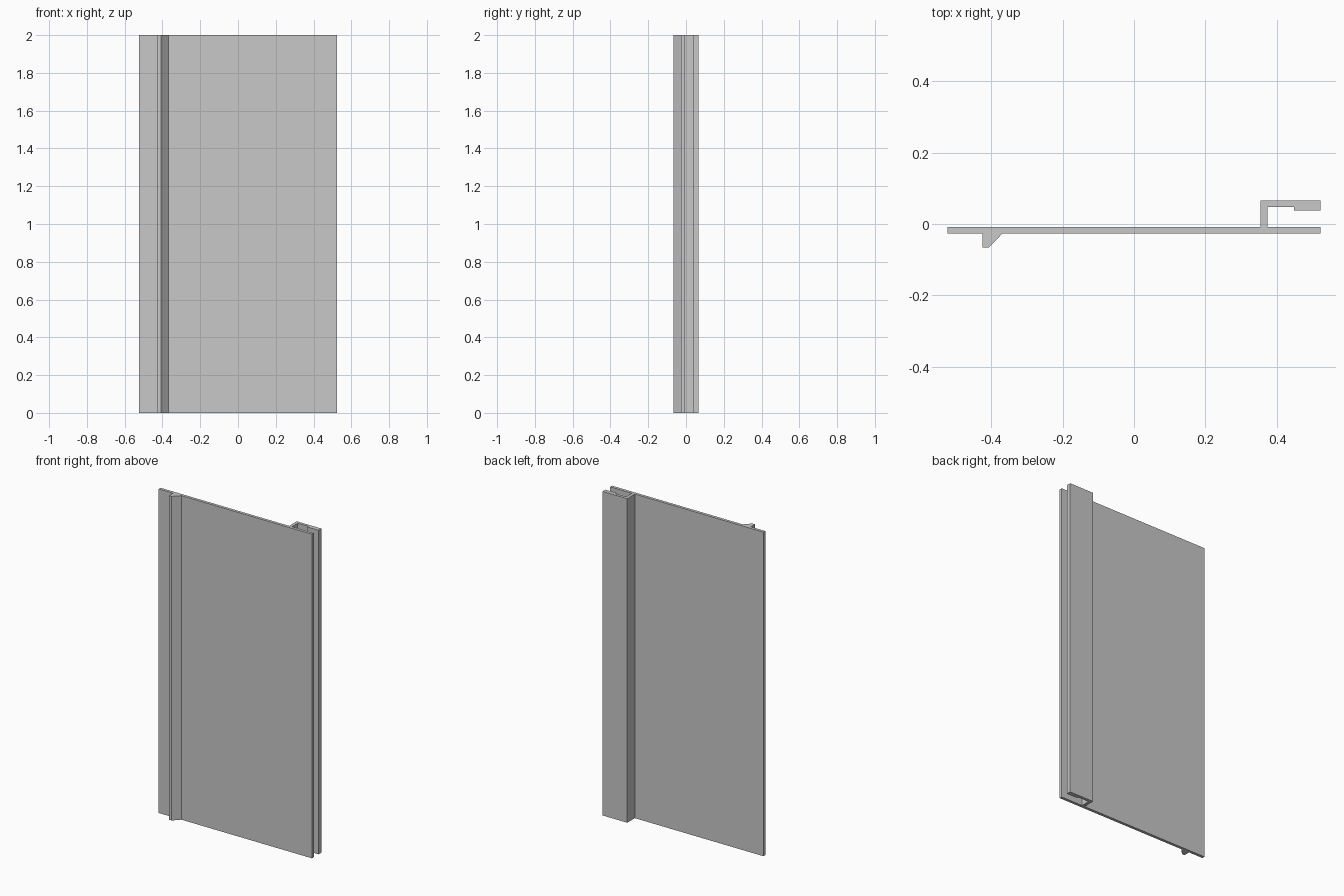
import bpy
import bmesh

cube = bpy.data.objects.get("Cube")
if cube:
    bpy.data.objects.remove(cube, do_unlink=True)

# Plain light grey finish
grey = bpy.data.materials.new("light_grey")
grey.use_nodes = True
colour = (0.58, 0.58, 0.58, 1)
grey.diffuse_color = colour
grey.node_tree.nodes["Principled BSDF"].inputs["Base Color"].default_value = colour

HEIGHT = 2.0
EDGE = 0.523                   # half width of the panel
FRONT, BACK = -0.026, -0.008   # panel faces
DEPTH = 0.066                  # half depth over rib and hook

# Cross-section sections, joined into one continuous outline
rib = [(-0.425, FRONT), (-0.425, -DEPTH), (-0.407, -DEPTH), (-0.368, FRONT)]
hook = [(0.374, BACK), (0.374, 0.048), (0.448, 0.048), (0.448, 0.038),
        (EDGE, 0.038), (EDGE, DEPTH), (0.355, DEPTH), (0.355, BACK)]
outline = ([(-EDGE, FRONT)] + rib + [(EDGE, FRONT), (EDGE, BACK)]
           + hook + [(-EDGE, BACK)])


def extrude_profile(name, points, height, material):
    bm = bmesh.new()
    base = bm.faces.new([bm.verts.new((x, y, 0)) for x, y in points])
    result = bmesh.ops.extrude_face_region(bm, geom=[base], use_keep_orig=True)
    top = [v for v in result["geom"] if isinstance(v, bmesh.types.BMVert)]
    bmesh.ops.translate(bm, verts=top, vec=(0, 0, height))
    bmesh.ops.recalc_face_normals(bm, faces=bm.faces)
    mesh = bpy.data.meshes.new(name)
    bm.to_mesh(mesh)
    bm.free()
    mesh.materials.append(material)
    obj = bpy.data.objects.new(name, mesh)
    bpy.context.collection.objects.link(obj)
    return obj


# Flat panel with front rib and rear hooked channel
extrude_profile("panel_with_rib_and_hook", outline, HEIGHT, grey)
